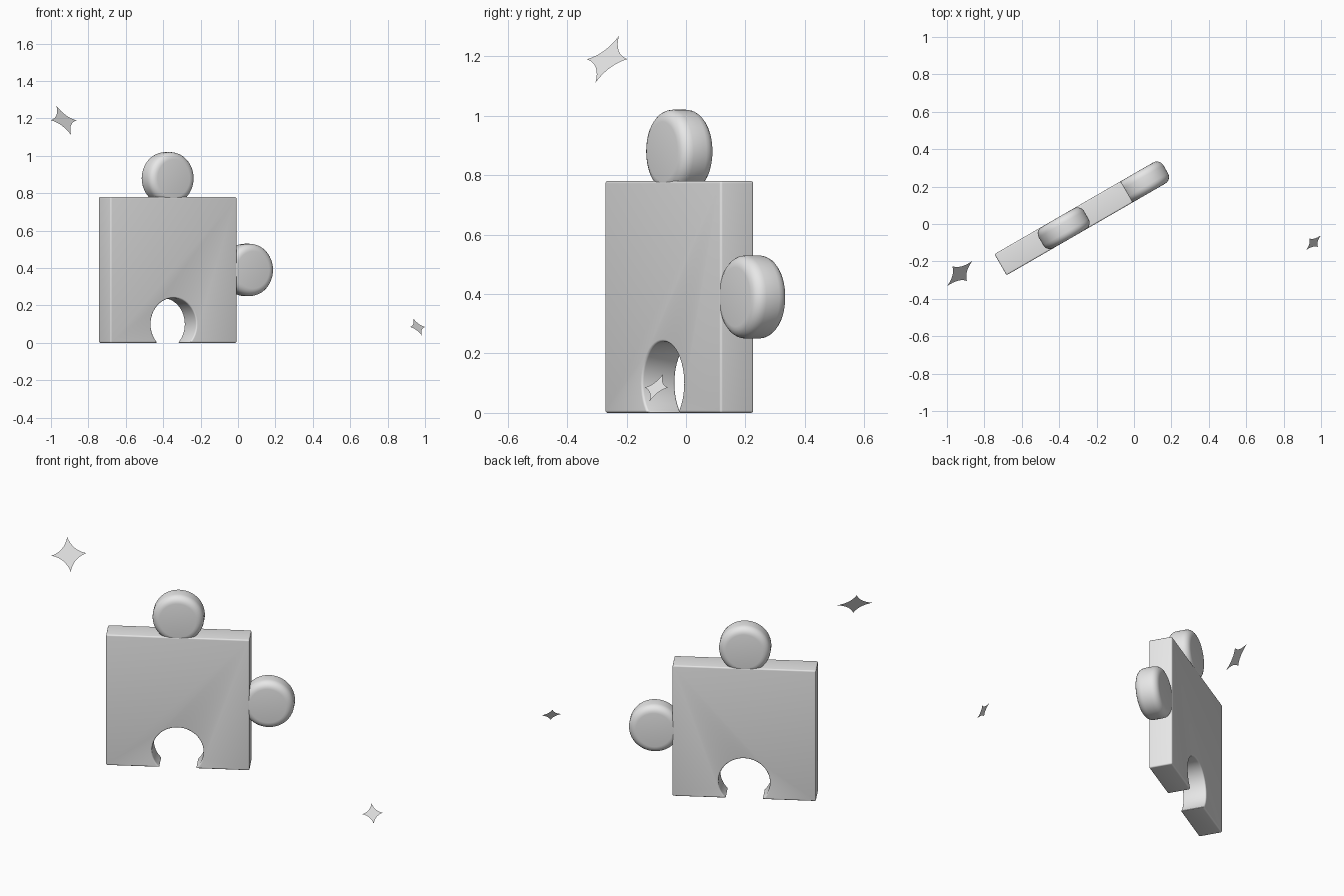
import bpy, bmesh, math
from mathutils import Vector, Matrix

if "Cube" in bpy.data.objects:
    bpy.data.objects.remove(bpy.data.objects["Cube"])

grey = bpy.data.materials.new("light_grey")
grey.diffuse_color = (0.8, 0.8, 0.8, 1)
grey.use_nodes = True
grey.node_tree.nodes["Principled BSDF"].inputs["Base Color"].default_value = grey.diffuse_color

T = 0.13       # piece thickness
BEVEL = 0.04   # rounded rim
# Local frame of the piece: x across, y up, z out of its front face; turned 30 degrees
TURN = Matrix.Translation((-0.376, -0.0225, 0)) @ Matrix.Rotation(math.radians(30), 4, 'Z') \
    @ Matrix.Rotation(math.radians(90), 4, 'X')


def finish(name, bm, matrix):
    me = bpy.data.meshes.new(name)
    bm.to_mesh(me)
    bm.free()
    ob = bpy.data.objects.new(name, me)
    bpy.context.collection.objects.link(ob)
    ob.matrix_world = matrix
    me.materials.append(grey)
    return ob


def plate(name, outline):
    """Extrude an outline to the piece thickness and round its sharp edges."""
    bm = bmesh.new()
    face = bm.faces.new([bm.verts.new((x, y, -T / 2)) for x, y in outline])
    out = bmesh.ops.extrude_face_region(bm, geom=[face])
    bmesh.ops.translate(bm, verts=[v for v in out["geom"] if isinstance(v, bmesh.types.BMVert)],
                        vec=(0, 0, T))
    bmesh.ops.recalc_face_normals(bm, faces=bm.faces)
    ob = finish(name, bm, TURN)
    mod = ob.modifiers.new("round_edges", 'BEVEL')
    mod.width = BEVEL
    mod.segments = 5
    mod.limit_method = 'ANGLE'
    mod.angle_limit = math.radians(30)
    bpy.ops.object.select_all(action='DESELECT')
    ob.select_set(True)
    bpy.context.view_layer.objects.active = ob
    bpy.ops.object.modifier_apply(modifier=mod.name)
    bpy.ops.object.shade_smooth_by_angle(angle=math.radians(35))
    return ob


def arc(cx, cy, r, a0, a1, n):
    return [(cx + r * math.cos(a0 + (a1 - a0) * i / n),
             cy + r * math.sin(a0 + (a1 - a0) * i / n)) for i in range(n + 1)]


# Square body with a round notch open at the bottom
H, R, OFF = 0.39, 0.14, 0.10
a = math.asin(OFF / R)
notch = arc(0, OFF, R, math.pi + a, -a, 36)
plate("puzzle_body", [(-H, 0)] + notch + [(H, 0), (H, 2 * H), (-H, 2 * H)])

# Round knobs on the top and the side
for name, cx, cy in (("top_knob", 0, 2 * H + OFF), ("side_knob", H + OFF, H)):
    plate(name, arc(cx, cy, R, 0, 2 * math.pi, 48)[:-1])


def sparkle(name, centre, r):
    """Flat four-pointed star with concave sides, facing front right and up."""
    n = Vector((1, -1, 1)).normalized()
    u = Vector((1, 1, 0)).normalized()
    v = n.cross(u)
    bm = bmesh.new()
    rim = []
    for k in range(4):
        p = Vector((math.cos(k * math.pi / 2), math.sin(k * math.pi / 2)))
        q = Vector((-p.y, p.x))
        for i in range(8):
            t = i / 8
            s = p * (1 - t) ** 2 + (p + q) * 0.22 * 2 * t * (1 - t) + q * t * t
            rim.append(bm.verts.new((u * s.x + v * s.y) * r))
    hub = bm.verts.new((0, 0, 0))
    for i, w in enumerate(rim):
        bm.faces.new((hub, w, rim[(i + 1) % len(rim)]))
    finish(name, bm, Matrix.Translation(centre))


# Sparkles beside the piece
sparkle("large_sparkle", (-0.932, -0.265, 1.19), 0.096)
sparkle("small_sparkle", (0.96, -0.10, 0.085), 0.056)
